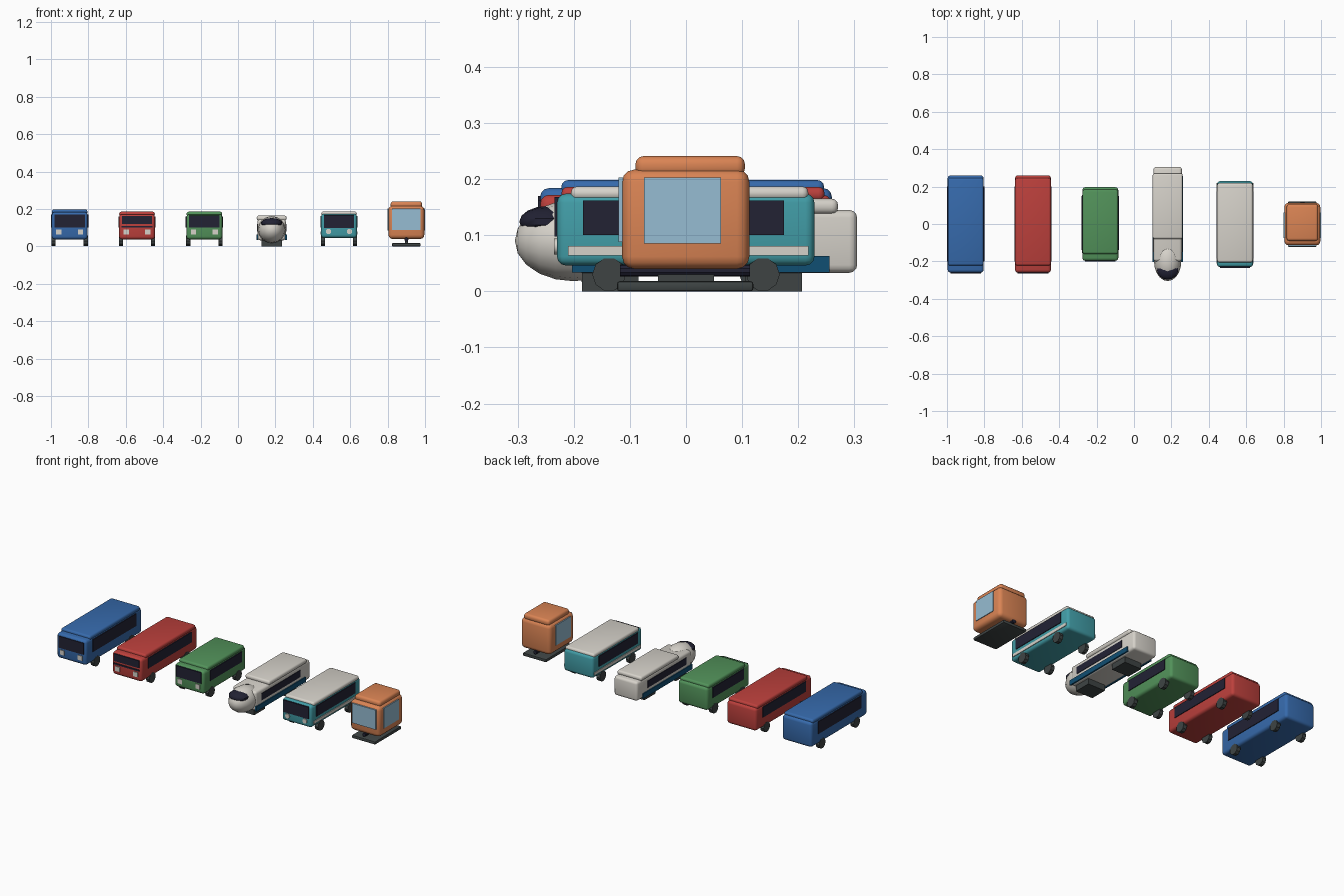
import bpy, bmesh, math
from mathutils import Matrix, Vector

if "Cube" in bpy.data.objects:
    bpy.data.objects.remove(bpy.data.objects["Cube"])


def material(name, rgb):
    m = bpy.data.materials.new(name)
    lin = [(c / 255 / 12.92) if c < 10 else ((c / 255 + 0.055) / 1.055) ** 2.4 for c in rgb]
    m.diffuse_color = (*lin, 1)
    m.use_nodes = True
    m.node_tree.nodes["Principled BSDF"].inputs["Base Color"].default_value = m.diffuse_color
    return m


BLUE = material("blue paint", (54, 106, 172))
RED = material("red paint", (188, 64, 60))
GREEN = material("green paint", (82, 146, 90))
WHITE = material("off white", (214, 210, 202))
TEAL = material("teal paint", (66, 158, 168))
ORANGE = material("orange paint", (218, 132, 84))
GLASS = material("dark glass", (34, 34, 52))
PANE = material("light glass", (150, 188, 210))
RUBBER = material("dark grey", (62, 68, 68))
NAVY = material("deep blue stripe", (16, 78, 114))


def finish(name, bm, mat):
    me = bpy.data.meshes.new(name)
    bm.normal_update()
    bm.to_mesh(me)
    bm.free()
    me.materials.append(mat)
    for p in me.polygons:
        p.use_smooth = True
    me.set_sharp_from_angle(angle=math.radians(35))
    ob = bpy.data.objects.new(name, me)
    bpy.context.collection.objects.link(ob)
    return ob


def box(name, mat, x, y, z, bevel=0.0, seg=3):
    """Box from (min, max) ranges, with rounded edges if bevel > 0."""
    bm = bmesh.new()
    bmesh.ops.create_cube(bm, size=1)
    for v in bm.verts:
        v.co = Vector([(r[0] + r[1]) / 2 + c * (r[1] - r[0]) for r, c in zip((x, y, z), v.co)])
    if bevel:
        bmesh.ops.bevel(bm, geom=bm.edges[:], offset=bevel, segments=seg,
                        affect='EDGES', profile=0.5, clamp_overlap=True)
    return finish(name, bm, mat)


def rod(name, mat, centre, radius, length, axis, sides):
    bm = bmesh.new()
    turn = Matrix.Rotation(math.pi / 2, 4, 'Y' if axis == 'X' else 'X')
    bmesh.ops.create_cone(bm, cap_ends=True, segments=sides, radius1=radius, radius2=radius,
                          depth=length, matrix=Matrix.Translation(centre) @ turn)
    return finish(name, bm, mat)


def ellipsoid(name, mat, centre, radii, u=16, v=10):
    bm = bmesh.new()
    m = (Matrix.Translation(centre) @ Matrix.Diagonal((*radii, 1))
         @ Matrix.Rotation(math.pi / 2, 4, 'X'))
    bmesh.ops.create_uvsphere(bm, u_segments=u, v_segments=v, radius=1, matrix=m)
    return finish(name, bm, mat)


def around(cx, half):
    return (cx - half, cx + half)


W = 0.096  # half width of the buses


def bus(label, cx, paint, roof_mat, body_y, roof_y, body_z, top, win_y, axle, shield, lamp_round=False):
    box(label + "_body", paint, around(cx, W), body_y, body_z, 0.016)
    box(label + "_roof", roof_mat, around(cx, W - 0.001), roof_y, (body_z[1] - 0.012, top), 0.011)
    f = body_y[0]
    box(label + "_windshield", GLASS, around(cx, 0.081), (f - 0.004, f + 0.004), shield)
    for s, side in ((-1, "left"), (1, "right")):
        # side window, headlamp and two wheels
        box(f"{label}_{side}_window", GLASS, around(cx + s * W, 0.004), win_y, (0.1, body_z[1] - 0.012))
        if lamp_round:
            rod(f"{label}_{side}_headlamp", WHITE, (cx + s * 0.056, f, 0.08), 0.014, 0.01, 'Y', 12)
        else:
            box(f"{label}_{side}_headlamp", WHITE, around(cx + s * 0.058, 0.014),
                (f - 0.004, f + 0.004), (0.064, 0.091))
        for y, end in ((-axle, "front"), (axle, "rear")):
            rod(f"{label}_{end}_{side}_wheel", RUBBER, (cx + s * 0.086, y, 0.03), 0.03, 0.022, 'X', 10)


# four buses
bus("blue_bus", -0.9, BLUE, BLUE, (-0.26, 0.26), (-0.222, 0.246), (0.038, 0.184), 0.198,
    (-0.2, 0.2), 0.16, (0.102, 0.17))
bus("red_bus", -0.54, RED, RED, (-0.26, 0.26), (-0.222, 0.247), (0.038, 0.172), 0.186,
    (-0.2, 0.2), 0.16, (0.12, 0.163))
box("red_bus_grille", GLASS, around(-0.54, 0.083), (-0.264, -0.256), (0.1, 0.109))
bus("green_bus", -0.18, GREEN, GREEN, (-0.197, 0.197), (-0.16, 0.184), (0.038, 0.172), 0.186,
    (-0.14, 0.15), 0.125, (0.1, 0.165))
bus("teal_bus", 0.54, TEAL, WHITE, (-0.23, 0.229), (-0.205, 0.218), (0.046, 0.174), 0.187,
    (-0.184, 0.175), 0.137, (0.098, 0.168), True)
for s, side in ((-1, "left"), (1, "right")):
    box(f"teal_bus_{side}_stripe", WHITE, around(0.54 + s * W, 0.004), (-0.21, 0.218), (0.064, 0.081))

# high speed train
T = 0.18
box("train_body", WHITE, around(T, 0.076), (-0.2, 0.305), (0.033, 0.145), 0.014)
box("train_roof", WHITE, around(T, 0.08), (-0.08, 0.271), (0.138, 0.165), 0.011)
ellipsoid("train_nose", WHITE, (T, -0.2, 0.09), (0.073, 0.105, 0.072))
ellipsoid("train_visor", GLASS, (T, -0.247, 0.124), (0.058, 0.05, 0.028), 14, 8)
for s, side in ((-1, "left"), (1, "right")):
    box(f"train_{side}_window", GLASS, around(T + s * 0.076, 0.003), (-0.15, 0.21), (0.08, 0.12))
    box(f"train_{side}_stripe", NAVY, around(T + s * 0.077, 0.0045), (-0.203, 0.256), (0.034, 0.063))
for y0, y1, end in ((-0.185, -0.085, "front"), (0.105, 0.207, "rear")):
    box(f"train_{end}_bogie", RUBBER, around(T, 0.055), (y0, y1), (0, 0.036))

# cable cabin on its base plate
C = 0.9
box("cabin_body", ORANGE, around(C, W), (-0.114, 0.113), (0.04, 0.217), 0.022)
box("cabin_roof", ORANGE, around(C, 0.084), (-0.09, 0.105), (0.205, 0.241), 0.014)
box("cabin_front_window", PANE, around(C, 0.077), (-0.12, -0.112), (0.088, 0.203))
for s, side in ((-1, "left"), (1, "right")):
    box(f"cabin_{side}_window", PANE, around(C + s * W, 0.004), (-0.075, 0.062), (0.085, 0.203))
rod("cabin_under_rod", GLASS, (C, -0.002, 0.037), 0.011, 0.232, 'Y', 10)
box("cabin_post", RUBBER, around(C, 0.008), (-0.05, 0.05), (0.012, 0.034))
box("cabin_base", RUBBER, around(C, 0.076), (-0.123, 0.12), (0, 0.018), 0.005, 2)
